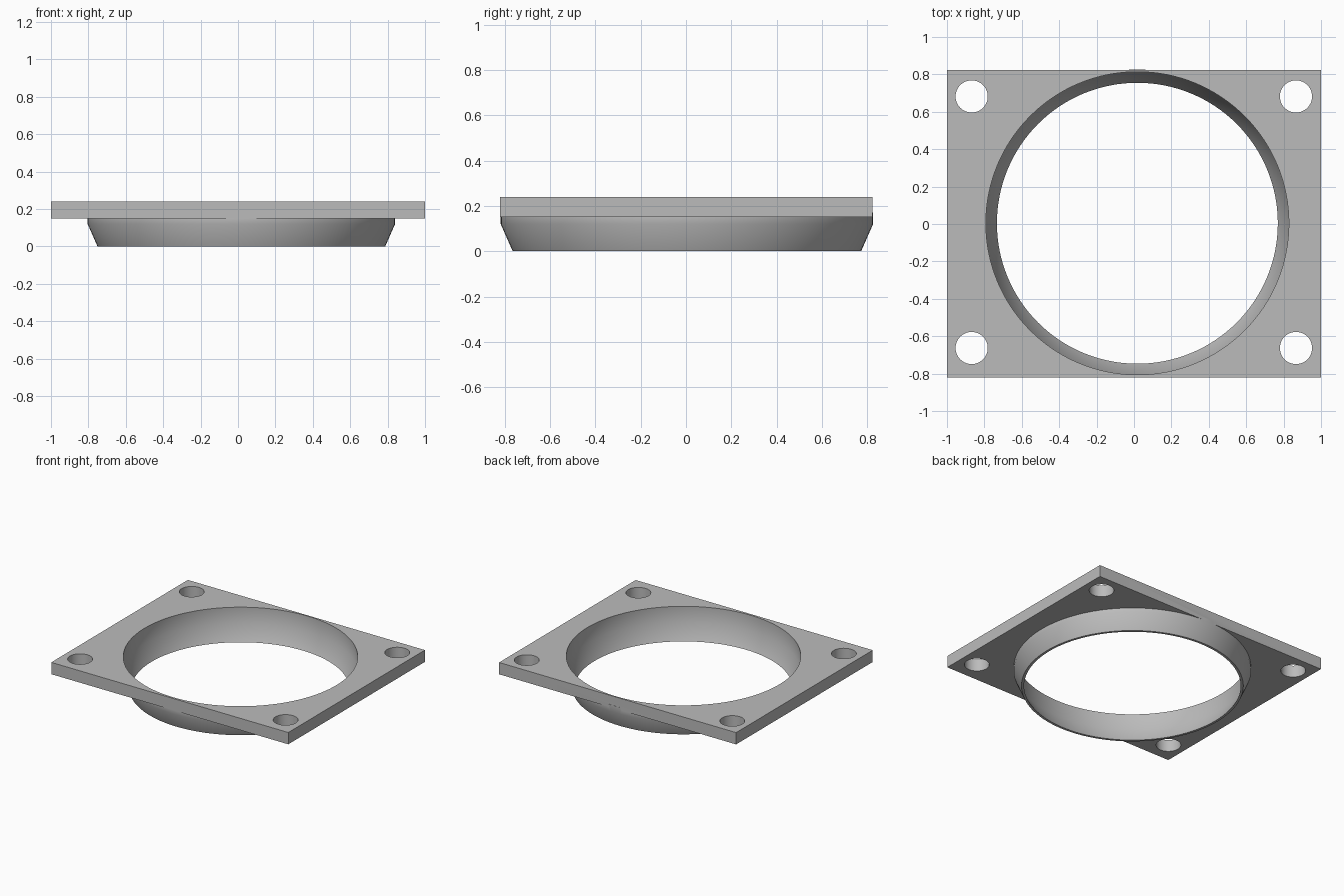
import bpy
import bmesh
from math import cos, sin, tau

cube = bpy.data.objects.get("Cube")
if cube:
    bpy.data.objects.remove(cube, do_unlink=True)

grey = bpy.data.materials.new("plain grey")
grey.use_nodes = True
colour = (0.5, 0.5, 0.5, 1)
grey.diffuse_color = colour
grey.node_tree.nodes["Principled BSDF"].inputs["Base Color"].default_value = colour


def make_object(name, bm):
    bmesh.ops.recalc_face_normals(bm, faces=bm.faces)
    mesh = bpy.data.meshes.new(name)
    bm.to_mesh(mesh)
    bm.free()
    mesh.materials.append(grey)
    obj = bpy.data.objects.new(name, mesh)
    bpy.context.collection.objects.link(obj)
    return obj


def turned(name, profile, centre, segments):
    """Closed round solid from (radius, height) pairs, bottom to top."""
    bm = bmesh.new()
    rings = [[bm.verts.new((centre[0] + r * cos(tau * i / segments),
                            centre[1] + r * sin(tau * i / segments), z))
              for i in range(segments)] for r, z in profile]
    for low, high in zip(rings, rings[1:]):
        for i in range(segments):
            j = (i + 1) % segments
            bm.faces.new((low[i], low[j], high[j], high[i]))
    bm.faces.new(rings[0])
    bm.faces.new(rings[-1])
    return make_object(name, bm)


def combine(target, tool, operation):
    mod = target.modifiers.new(operation.lower(), "BOOLEAN")
    mod.operation = operation
    mod.solver = "EXACT"
    mod.object = tool
    bpy.context.view_layer.objects.active = target
    bpy.ops.object.modifier_apply(modifier=mod.name)
    bpy.data.objects.remove(tool, do_unlink=True)


# Flat rectangular plate
bm = bmesh.new()
bmesh.ops.create_cube(bm, size=1)
bmesh.ops.scale(bm, vec=(2, 1.646, 0.09), verts=bm.verts)
bmesh.ops.translate(bm, vec=(0, 0.001, 0.195), verts=bm.verts)
flange = make_object("mounting_flange", bm)

# Tapered collar below the plate, slightly off centre
centre = (0.018, 0.004)
collar = turned("collar", [(0.769, 0), (0.822, 0.12), (0.822, 0.17)], centre, 128)
combine(flange, collar, "UNION")

# Wide bore following the collar's taper
bore = turned("bore", [(0.741, -0.02), (0.751, 0), (0.81, 0.12), (0.81, 0.3)],
              centre, 128)
combine(flange, bore, "DIFFERENCE")

# Bolt hole in each corner
for x in (-0.868, 0.866):
    for y in (-0.663, 0.682):
        hole = turned("bolt_hole", [(0.086, 0.1), (0.086, 0.3)], (x, y), 48)
        combine(flange, hole, "DIFFERENCE")

# Smooth round walls, sharp rims
bpy.ops.object.select_all(action="DESELECT")
flange.select_set(True)
bpy.context.view_layer.objects.active = flange
bpy.ops.object.shade_smooth_by_angle(angle=0.6)
